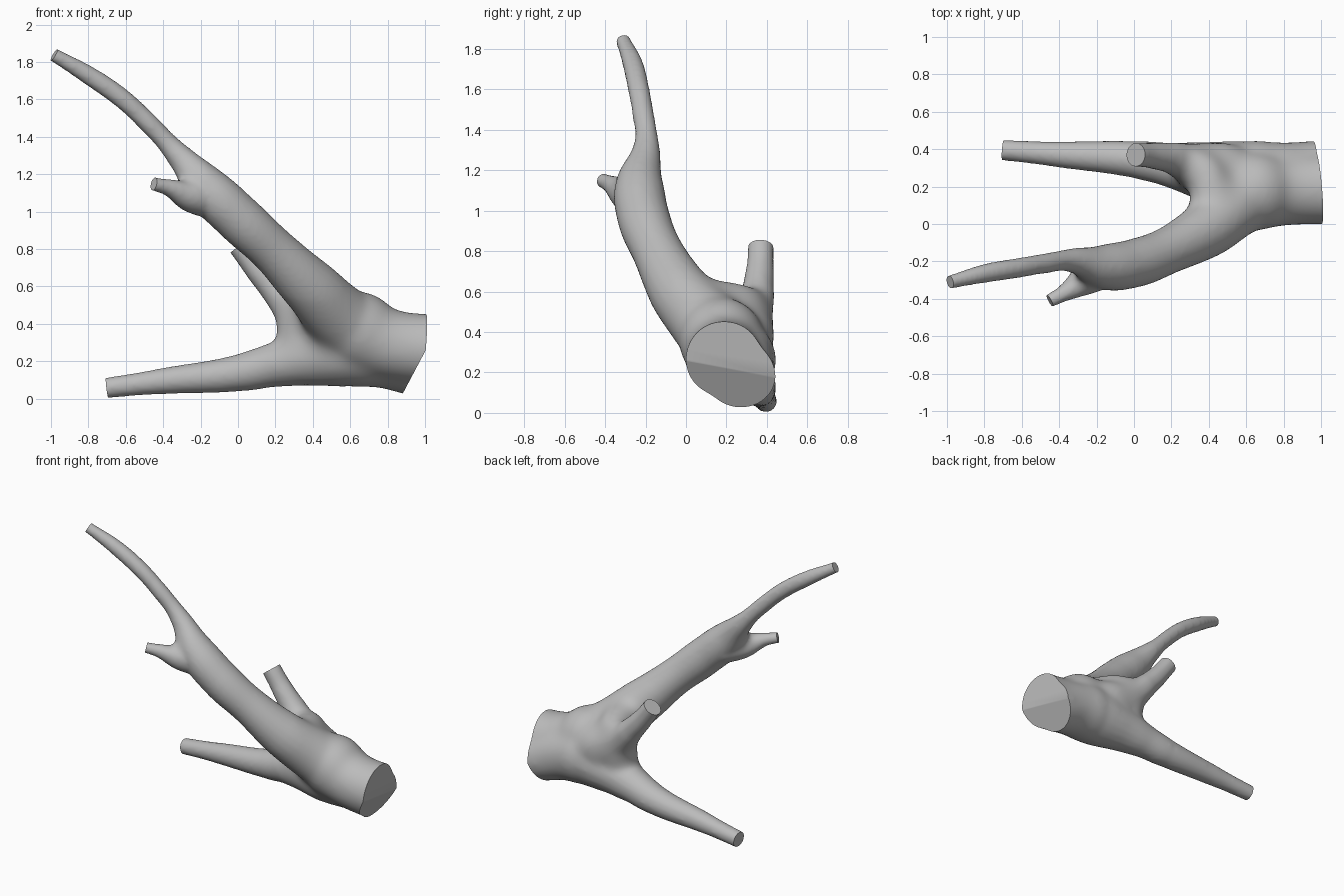
import bpy, bmesh
from mathutils import Vector

if "Cube" in bpy.data.objects:
    bpy.data.objects.remove(bpy.data.objects["Cube"], do_unlink=True)

# Limbs: (x, y, z, radius) from the trunk outward; the last point is the cut tip
main_limb = [(.80, .20, .28, .17), (.58, .13, .405, .183), (.38, -.03, .60, .156),
             (.20, -.133, .782, .127), (0, -.21, .967, .13), (-.17, -.23, 1.13, .118),
             (-.34, -.195, 1.325, .063), (-.50, -.215, 1.495, .053), (-.62, -.235, 1.605, .053),
             (-.80, -.265, 1.73, .05), (-.983, -.31, 1.838, .037)]
side_twig = [(-.14, -.22, 1.07, .11), (-.27, -.302, 1.09, .085),
             (-.36, -.362, 1.125, .05), (-.45, -.41, 1.148, .037)]
lower_limb = [(.80, .22, .27, .17), (.60, .24, .265, .20), (.40, .275, .233, .168),
              (.20, .315, .183, .122), (0, .345, .137, .098), (-.40, .372, .094, .07),
              (-.70, .395, .058, .055)]
stub_limb = [(.76, .23, .28, .12), (.48, .265, .375, .17), (.32, .31, .47, .13),
             (.20, .35, .59, .088), (.10, .365, .70, .07), (.01, .37, .818, .064)]

# Two side-by-side halves give the trunk its slanted oval section
trunk_upper = [(.40, .17, .43, .10), (.60, .175, .38, .205), (.78, .18, .298, .193),
               (.96, .187, .267, .191), (1.25, .19, .26, .20)]
trunk_lower = [(.40, .25, .30, .10), (.60, .245, .27, .195), (.78, .255, .238, .185),
               (.93, .272, .188, .172), (1.25, .28, .12, .18)]
# Webs that fill the forks
upper_web = [(.47, -.06, .53, .08), (.43, .07, .54, .115), (.41, .20, .54, .117),
             (.36, .30, .54, .10), (.30, .335, .55, .07)]
lower_web = [(.37, .29, .24, .08), (.335, .29, .33, .122), (.335, .30, .43, .125),
             (.34, .30, .52, .08)]

# Saw cuts: the trunk end takes a slanted and an upright one
paths = [trunk_upper, trunk_lower, upper_web, lower_web]
cuts = [(Vector((.985, .22, .25)), Vector((1, .08, -.09)).normalized(), .22),
        (Vector((.93, .30, .12)), Vector((1, 0, -.53)).normalized(), .22)]
# Every other limb runs a little past its cut
for limb in (main_limb, side_twig, lower_limb, stub_limb):
    tip, before = Vector(limb[-1][:3]), Vector(limb[-2][:3])
    axis = (tip - before).normalized()
    radius = limb[-1][3]
    cuts.append((tip, axis, radius))
    paths.append(limb + [(*(tip + axis * (radius * .6 + .06)), radius)])

# One bevelled curve holds all the paths
curve = bpy.data.curves.new("branch", 'CURVE')
curve.dimensions = '3D'
curve.bevel_depth = 1
curve.bevel_resolution = 8
curve.resolution_u = 10
curve.use_fill_caps = True
for points in paths:
    spline = curve.splines.new('BEZIER')
    spline.radius_interpolation = 'CARDINAL'
    spline.bezier_points.add(len(points) - 1)
    for bp, p in zip(spline.bezier_points, points):
        bp.co, bp.radius = p[:3], p[3]
        bp.handle_left_type = bp.handle_right_type = 'AUTO'

branch = bpy.data.objects.new("branch", curve)
bpy.context.collection.objects.link(branch)
bpy.ops.object.select_all(action='DESELECT')
branch.select_set(True)
bpy.context.view_layer.objects.active = branch
bpy.ops.object.convert(target='MESH')
branch = bpy.context.object

# Fuse the limbs into one skin
remesh = branch.modifiers.new("fuse", 'REMESH')
remesh.mode = 'VOXEL'
remesh.voxel_size = .013
bpy.ops.object.modifier_apply(modifier=remesh.name)

bm = bmesh.new()
bm.from_mesh(branch.data)


def smooth(verts):
    bmesh.ops.smooth_vert(bm, verts=verts, factor=.5,
                          use_axis_x=True, use_axis_y=True, use_axis_z=True)


# Smooth strongly around the forks and the trunk, and lightly all over
forks = [(Vector((.38, .17, .45)), .34, 75), (Vector((-.29, -.26, 1.19)), .13, 25),
         (Vector((.85, .22, .25)), .45, 30)]
for centre, reach, rounds in forks:
    for i in range(rounds):
        near = reach * (1 - .4 * i / rounds)
        smooth([v for v in bm.verts if (v.co - centre).length < near])
for i in range(4):
    smooth(bm.verts)

# Saw each limb off flat and close the cut
for tip, axis, radius in cuts:
    reach = radius * 1.5 + .13
    faces = [f for f in bm.faces if (f.calc_center_median() - tip).length < reach]
    geom = set(faces)
    for f in faces:
        geom.update(f.edges)
        geom.update(f.verts)
    bmesh.ops.bisect_plane(bm, geom=list(geom), dist=1e-5, plane_co=tip,
                           plane_no=axis, clear_outer=True)
    rim = [e for e in bm.edges if e.is_boundary]
    bmesh.ops.holes_fill(bm, edges=rim, sides=0)
bmesh.ops.recalc_face_normals(bm, faces=bm.faces)
bm.to_mesh(branch.data)
bm.free()

# Plain grey bark
bark = bpy.data.materials.new("grey_bark")
bark.use_nodes = True
colour = (.5, .5, .5, 1)
bark.diffuse_color = colour
bark.node_tree.nodes["Principled BSDF"].inputs["Base Color"].default_value = colour
branch.data.materials.clear()
branch.data.materials.append(bark)
bpy.ops.object.shade_smooth_by_angle(angle=.7)
